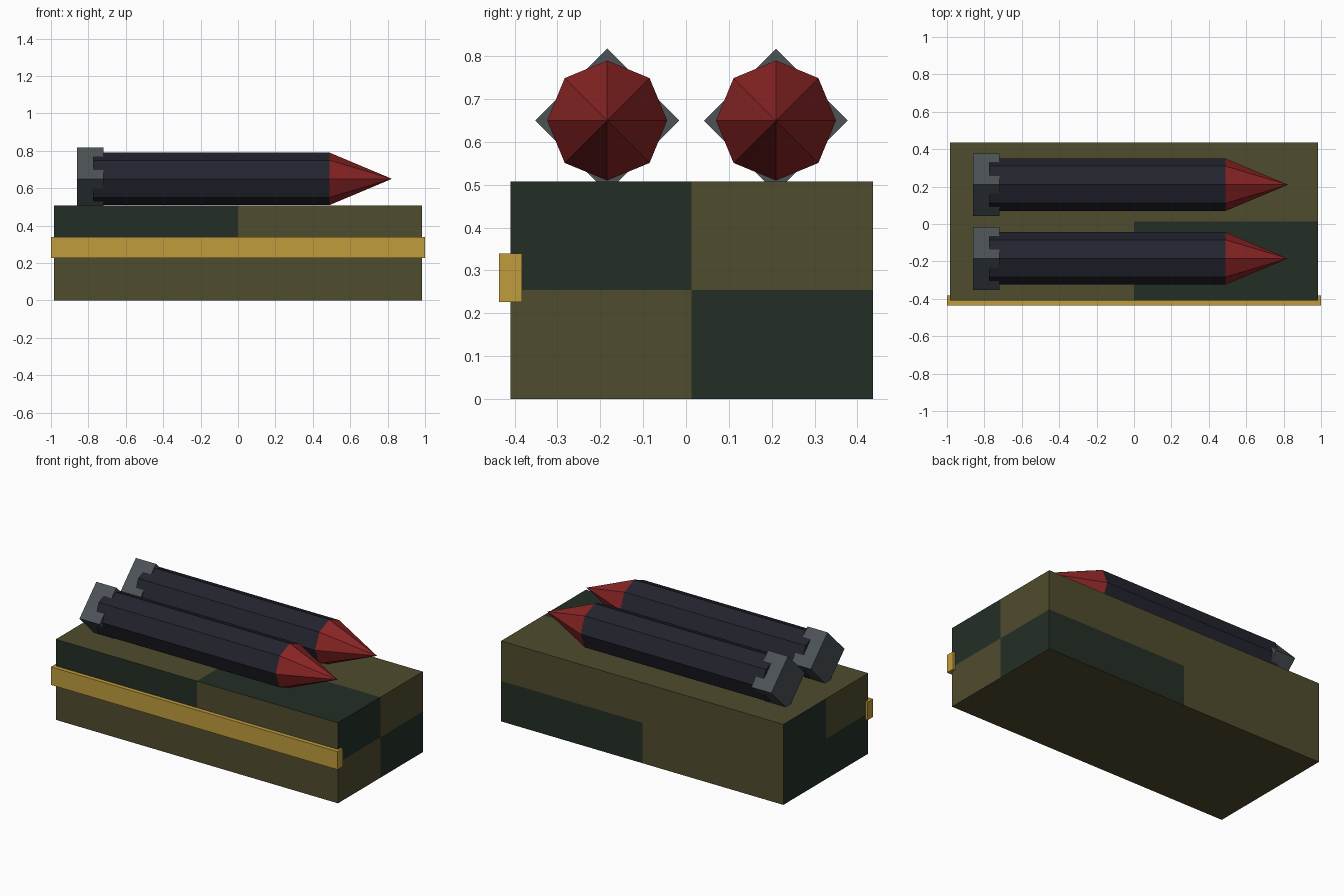
import bpy, bmesh, math
from mathutils import Matrix, Vector

if "Cube" in bpy.data.objects:
    bpy.data.objects.remove(bpy.data.objects["Cube"])


def material(name, srgb):
    lin = [(c / 255 / 12.92) if c <= 10 else ((c / 255 + 0.055) / 1.055) ** 2.4 for c in srgb]
    m = bpy.data.materials.new(name)
    m.diffuse_color = (*lin, 1)
    m.use_nodes = True
    m.node_tree.nodes["Principled BSDF"].inputs["Base Color"].default_value = m.diffuse_color
    return m


OLIVE = material("olive", (80, 76, 46))
GREEN = material("dark green", (36, 47, 37))
GOLD = material("gold", (192, 156, 60))
NAVY = material("dark navy", (36, 36, 48))
RED = material("dark red", (138, 36, 36))
GREY = material("steel grey", (76, 82, 86))


def finish(name, bm, *mats):
    bmesh.ops.recalc_face_normals(bm, faces=bm.faces)
    me = bpy.data.meshes.new(name)
    bm.to_mesh(me)
    bm.free()
    for m in mats:
        me.materials.append(m)
    ob = bpy.data.objects.new(name, me)
    bpy.context.collection.objects.link(ob)
    return ob


def box(lo, hi):
    bm = bmesh.new()
    lo, hi = Vector(lo), Vector(hi)
    bmesh.ops.create_cube(bm, size=1, matrix=Matrix.Translation((lo + hi) / 2)
                          @ Matrix.Diagonal((*(hi - lo), 1)))
    return bm


def prism_x(name, sides, r1, r2, x1, x2, y, z, mat):
    """Cylinder or cone along +x with corners on the y and z axes."""
    bm = bmesh.new()
    m = Matrix.Translation(((x1 + x2) / 2, y, z)) @ Matrix.Rotation(math.pi / 2, 4, 'Y')
    bmesh.ops.create_cone(bm, cap_ends=True, segments=sides, radius1=r1, radius2=r2,
                          depth=x2 - x1, matrix=m)
    bmesh.ops.remove_doubles(bm, verts=bm.verts, dist=1e-5)
    return finish(name, bm, mat)


# Crate, split through the middle into camouflage panels
MID = Vector((0, 0.013, 0.255))
bm = box((-0.985, -0.41, 0), (0.985, 0.436, 0.508))
for axis in ((1, 0, 0), (0, 1, 0), (0, 0, 1)):
    bmesh.ops.bisect_plane(bm, geom=bm.verts[:] + bm.edges[:] + bm.faces[:],
                           plane_co=MID, plane_no=axis)
bm.normal_update()
for f in bm.faces:
    n = f.normal
    right, back, up = (c > 0 for c in f.calc_center_median() - MID)
    if n.y < -0.5:
        dark = not right and up
    elif n.y > 0.5:
        dark = right and not up
    elif n.x > 0.5:
        dark = back != up
    elif n.x < -0.5:
        dark = back or not up
    else:
        dark = n.z > 0.5 and right and not back
    f.material_index = int(dark)
finish("crate", bm, OLIVE, GREEN)

# Trim strip along the front
finish("front_strip", box((-1, -0.436, 0.226), (1, -0.383, 0.34)), GOLD)

# Two rockets lying on the crate
for side, y in (("front", -0.184), ("back", 0.21)):
    prism_x(side + "_rocket_body", 8, 0.14, 0.14, -0.775, 0.49, y, 0.65, NAVY)
    prism_x(side + "_rocket_nose", 8, 0.14, 0, 0.49, 0.823, y, 0.65, RED)
    prism_x(side + "_rocket_tail", 4, 0.168, 0.168, -0.86, -0.72, y, 0.65, GREY)
